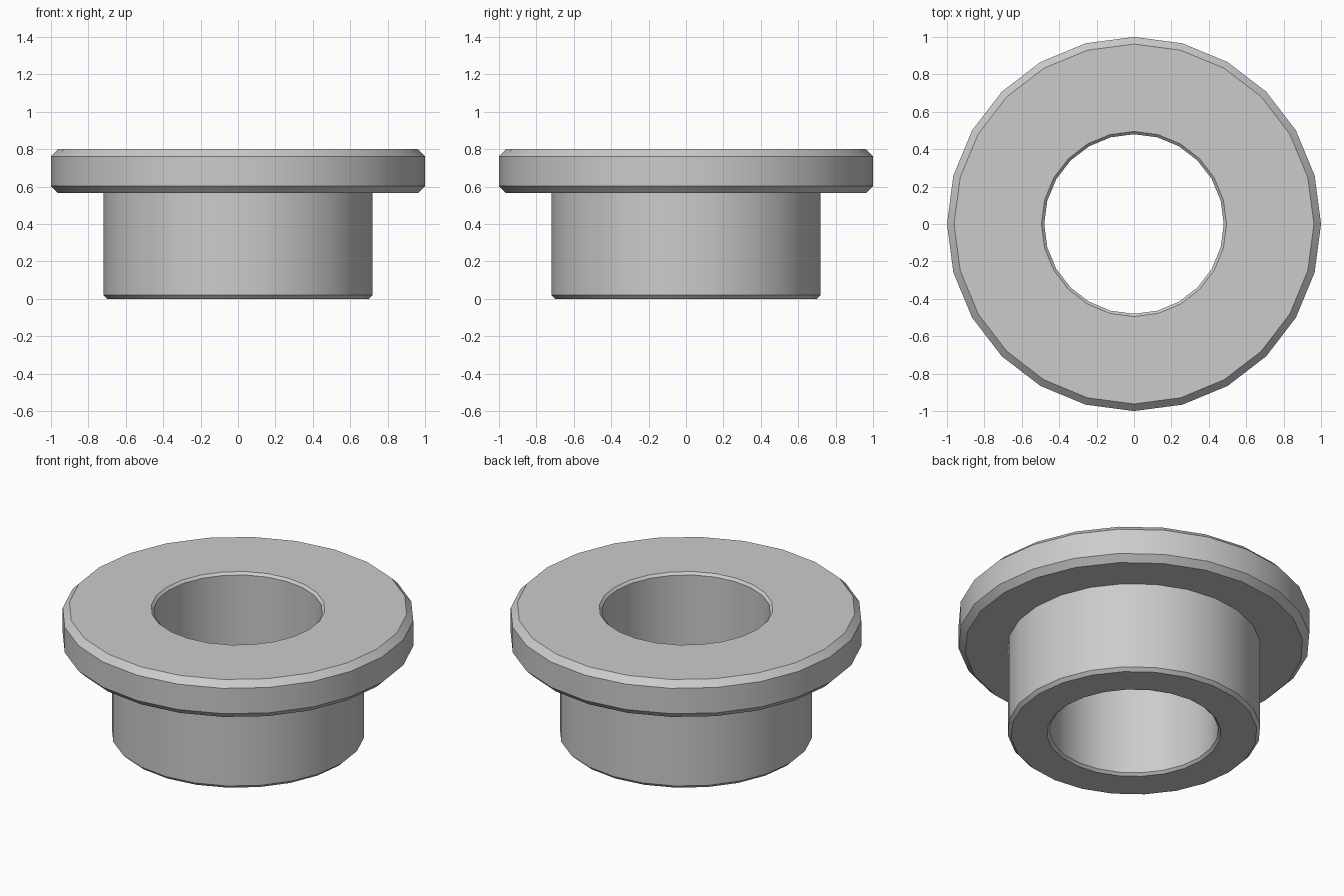
import bpy, bmesh, math
from mathutils import Matrix

cube = bpy.data.objects.get("Cube")
if cube:
    bpy.data.objects.remove(cube, do_unlink=True)

SIDES = 24

# Single grey material
grey = bpy.data.materials.new("light grey")
grey.use_nodes = True
colour = (0.6, 0.6, 0.6, 1.0)
grey.diffuse_color = colour
grey.node_tree.nodes["Principled BSDF"].inputs["Base Color"].default_value = colour

# Closed (radius, height) profile of the bushing wall
profile = [
    (0.495, 0.0), (0.70, 0.0), (0.72, 0.02),                # chamfered foot
    (0.72, 0.565),                                          # barrel
    (0.962, 0.565), (1.0, 0.603), (1.0, 0.762), (0.962, 0.80),  # flange
    (0.495, 0.80), (0.48, 0.785), (0.48, 0.015),            # bore
]

# Revolve the profile into a solid ring
bm = bmesh.new()
rings = []
for i in range(SIDES):
    turn = Matrix.Rotation(2 * math.pi * i / SIDES, 3, 'Z')
    rings.append([bm.verts.new(turn @ Matrix.Identity(3).col[0] * 0) for _ in profile])
    for vert, (r, z) in zip(rings[-1], profile):
        a = 2 * math.pi * i / SIDES
        vert.co = (r * math.cos(a), r * math.sin(a), z)
for i, ring in enumerate(rings):
    following = rings[(i + 1) % SIDES]
    for j in range(len(profile)):
        k = (j + 1) % len(profile)
        bm.faces.new((ring[j], following[j], following[k], ring[k]))
bmesh.ops.recalc_face_normals(bm, faces=bm.faces)

mesh = bpy.data.meshes.new("flanged_bushing")
bm.to_mesh(mesh)
bm.free()
mesh.materials.append(grey)
bushing = bpy.data.objects.new("flanged_bushing", mesh)
bpy.context.collection.objects.link(bushing)

# Smooth round walls, crisp chamfers
bpy.ops.object.select_all(action='DESELECT')
bushing.select_set(True)
bpy.context.view_layer.objects.active = bushing
bpy.ops.object.shade_smooth_by_angle(angle=math.radians(30))
